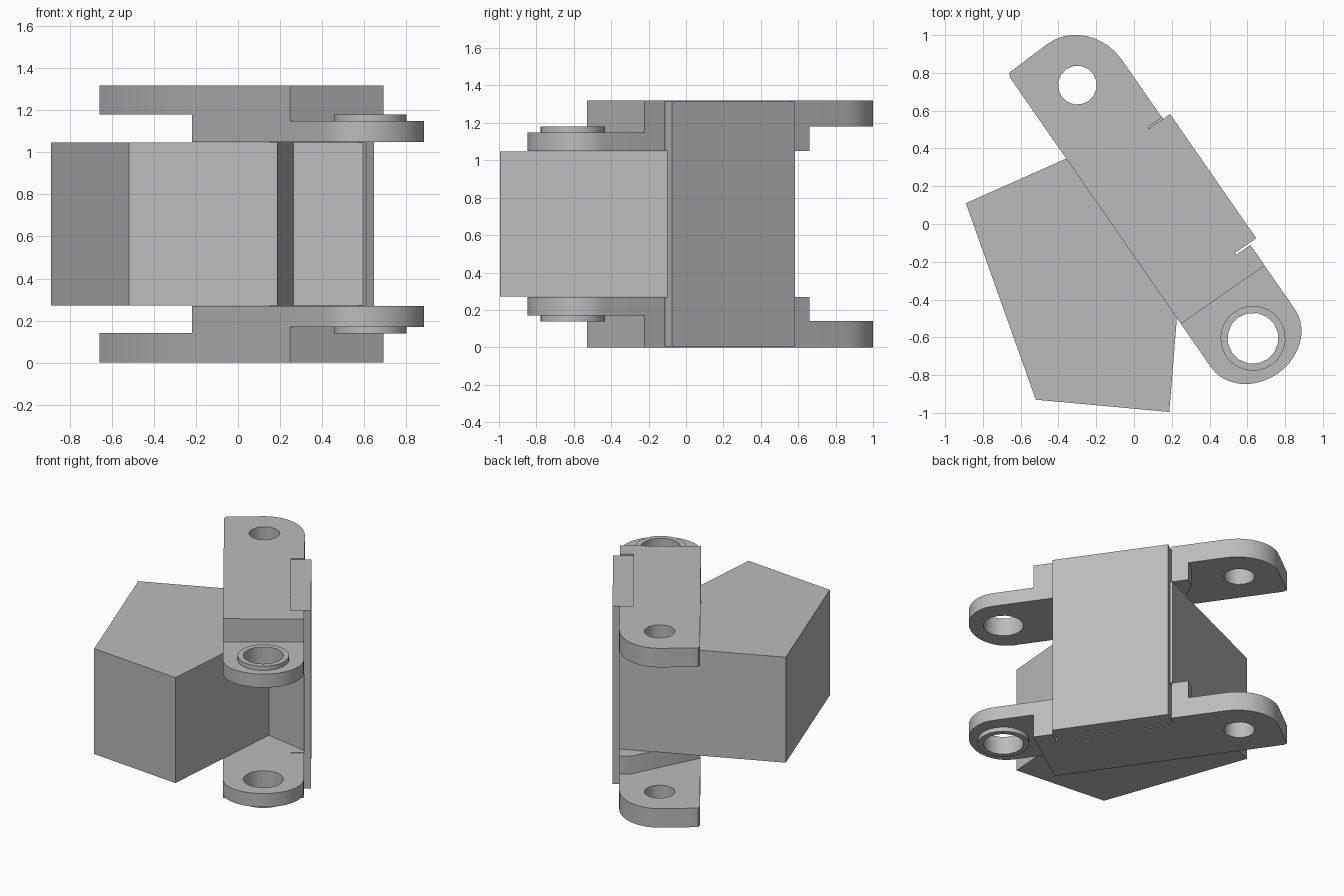
import bpy, bmesh, math

cube = bpy.data.objects.get("Cube")
if cube:
    bpy.data.objects.remove(cube, do_unlink=True)

HEIGHT = 1.32
HALF = 0.27        # half width of the link
PIN = 0.8155       # distance of each pin hole from the link centre
CENTRE = (0.165, 0.065, 0)
ANGLE = math.atan2(-0.8215, 0.57)

steel = bpy.data.materials.new("plain_grey")
steel.use_nodes = True
colour = (0.5, 0.5, 0.5, 1)
steel.diffuse_color = colour
steel.node_tree.nodes["Principled BSDF"].inputs["Base Color"].default_value = colour


def arc(cx, rx, ry, start, end, steps, cy=0):
    """Points on an elliptical arc, angles in degrees."""
    angles = [math.radians(start + (end - start) * i / steps) for i in range(steps + 1)]
    return [(cx + rx * math.cos(a), cy + ry * math.sin(a)) for a in angles]


def circle(cx, radius, sides):
    return arc(cx, radius, radius, 0, 360, sides)[:-1]


def prism(name, loops, z0, z1, on_link=True):
    """Extrude an outline, with optional hole loops, from z0 to z1."""
    bm = bmesh.new()
    edges = []
    for loop in loops:
        verts = [bm.verts.new((x, y, z0)) for x, y in loop]
        edges += [bm.edges.new((v, verts[i - 1])) for i, v in enumerate(verts)]
    if len(loops) == 1:
        faces = [bm.faces.new(verts)]
    else:
        bmesh.ops.triangle_fill(bm, edges=edges, use_beauty=True)
        faces = bm.faces[:]
    extruded = bmesh.ops.extrude_face_region(bm, geom=faces, use_keep_orig=True)
    for item in extruded["geom"]:
        if isinstance(item, bmesh.types.BMVert):
            item.co.z = z1
    bmesh.ops.recalc_face_normals(bm, faces=bm.faces[:])
    mesh = bpy.data.meshes.new(name)
    bm.to_mesh(mesh)
    bm.free()
    mesh.materials.append(steel)
    obj = bpy.data.objects.new(name, mesh)
    bpy.context.collection.objects.link(obj)
    if on_link:
        obj.location = CENTRE
        obj.rotation_euler.z = ANGLE
    bpy.ops.object.select_all(action="DESELECT")
    obj.select_set(True)
    bpy.context.view_layer.objects.active = obj
    bpy.ops.object.shade_smooth_by_angle(angle=math.radians(35))
    return obj


# Outlines of the side arm, running along the link
step = [(-0.286, -HALF), (-0.537, 0.19), (-0.537, HALF)]
middle = [step[0], (0.535, -HALF), (0.535, HALF), (0.402, HALF), (0.402, 0.18),
          (-0.42, 0.18), (-0.42, HALF), step[2], step[1]]
outer_end = step + arc(-0.79, 0.295, HALF, 90, 180, 10) + [(-1.075, -0.258), (-1.05, -HALF)]
lug = [(0.535, -HALF)] + arc(PIN, 0.228, HALF, -90, 90, 20) + [(0.535, HALF)]
flange = [(-0.41, 0.18), (0.39, 0.18), (0.39, HALF), (-0.41, HALF)]
bore = circle(PIN, 0.135, 16)

# Parts of one arm, each with its height range on the upper side
arm_parts = {
    "arm_middle": ([middle], 1.05, HEIGHT),
    "arm_outer_end": ([outer_end, circle(-PIN, 0.103, 16)], 1.18, HEIGHT),
    "arm_lug": ([lug, bore], 1.05, 1.15),
    "lug_boss": ([circle(PIN, 0.172, 28), bore], 1.15, 1.182),
    "plate_flange": ([flange], 1.05, 1.315),
}
for part, (loops, z0, z1) in arm_parts.items():
    prism("upper_" + part, loops, z0, z1)
    prism("lower_" + part, loops, HEIGHT - z1, HEIGHT - z0)

# Back plate joining both arms
plate = [(-0.41, HALF), (0.39, HALF), (0.39, 0.316), (-0.41, 0.316)]
prism("back_plate", [plate], 0.005, 1.315)

# Angular block carried between the arms
block = [(-0.89, 0.11), (-0.52, -0.93), (0.187, -0.995), (0.265, -0.02),
         (0.615, -0.085), (0.145, 0.57)]
prism("centre_block", [block], HEIGHT - 1.048, 1.048, on_link=False)
